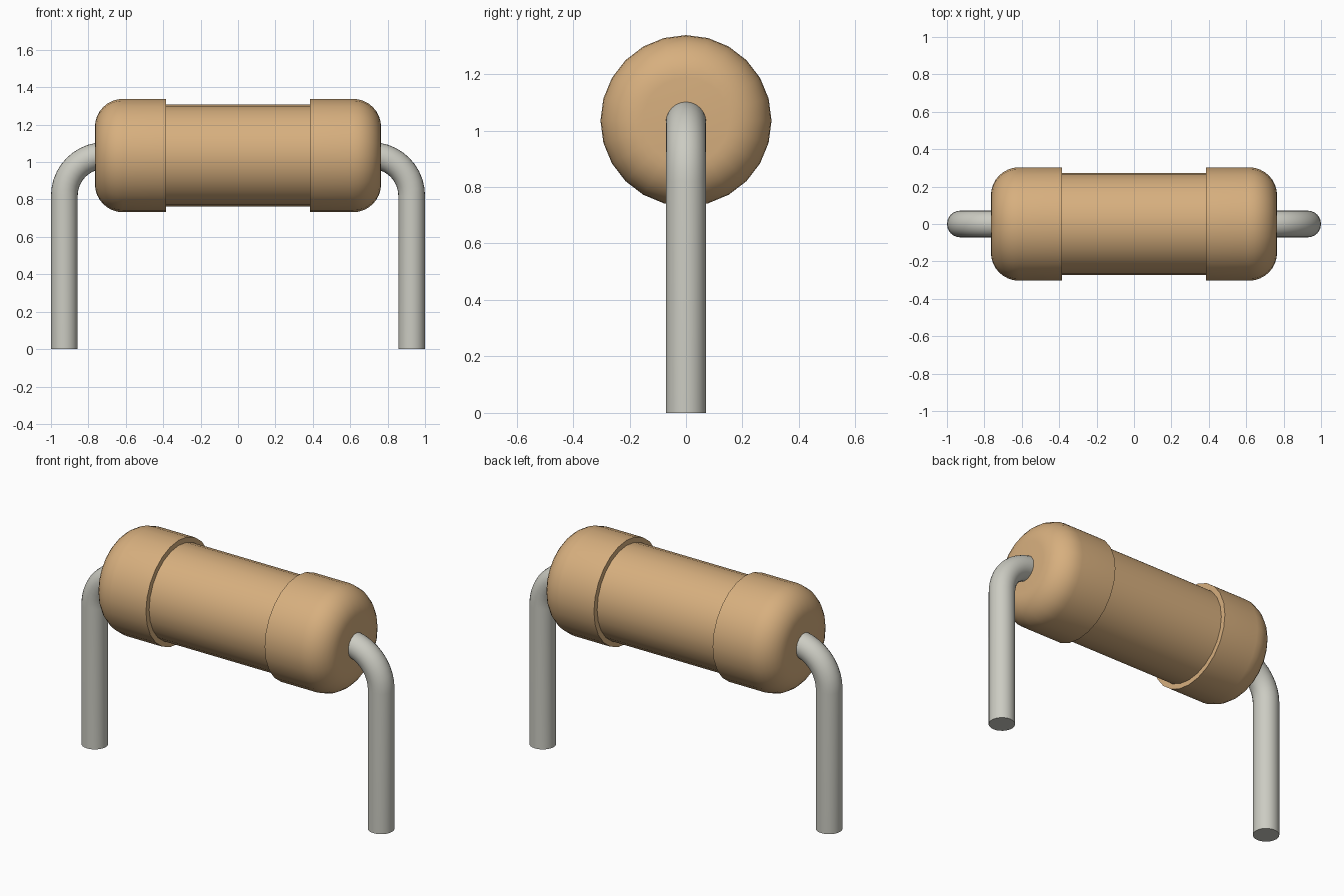
import bpy, bmesh, math
from mathutils import Vector

if "Cube" in bpy.data.objects:
    bpy.data.objects.remove(bpy.data.objects["Cube"])

AXIS_Z = 1.035      # height of the body axis
Y = Vector((0, 1, 0))


def material(name, color):
    m = bpy.data.materials.new(name)
    m.diffuse_color = (*color, 1)
    m.use_nodes = True
    m.node_tree.nodes["Principled BSDF"].inputs["Base Color"].default_value = m.diffuse_color
    return m


def loft(name, stations, sides, mat):
    """Skin circles given as (centre, direction, radius), all in the xz plane."""
    bm = bmesh.new()
    rings = []
    for c, d, r in stations:
        n = Y.cross(d)
        angles = [2 * math.pi * i / sides for i in range(sides)]
        rings.append([bm.verts.new(c + r * (math.cos(a) * Y + math.sin(a) * n)) for a in angles])
    for a, b in zip(rings, rings[1:]):
        for i in range(sides):
            j = (i + 1) % sides
            bm.faces.new((a[i], a[j], b[j], b[i]))
    bm.faces.new(rings[0])
    bm.faces.new(rings[-1])
    bmesh.ops.recalc_face_normals(bm, faces=bm.faces)
    me = bpy.data.meshes.new(name)
    bm.to_mesh(me)
    bm.free()
    ob = bpy.data.objects.new(name, me)
    bpy.context.collection.objects.link(ob)
    me.materials.append(mat)
    bpy.ops.object.select_all(action='DESELECT')
    ob.select_set(True)
    bpy.context.view_layer.objects.active = ob
    bpy.ops.object.shade_smooth_by_angle(angle=math.radians(30))
    return ob


tan = material("tan_coating", (0.68, 0.43, 0.21))
metal = material("lead_metal", (0.60, 0.60, 0.54))

# body: rounded end caps with a narrower barrel between them
R, FILLET, END, STEP, BARREL = 0.303, 0.15, 0.765, 0.385, 0.273
half = [(STEP, BARREL), (STEP, R)]
for i in range(9):
    a = math.pi / 2 * i / 8
    half.append((END - FILLET + FILLET * math.sin(a), R - FILLET + FILLET * math.cos(a)))
profile = [(-x, r) for x, r in reversed(half)] + half
loft("resistor_body", [(Vector((x, 0, AXIS_Z)), Vector((1, 0, 0)), r) for x, r in profile], 24, tan)

# leads: straight legs bending into the body ends
LEAD_R, LEAD_X, BEND = 0.0715, 0.9285, 0.215
for side, label in ((-1, "left"), (1, "right")):
    path = [(Vector((side * LEAD_X, 0, 0)), Vector((0, 0, 1)), LEAD_R)]
    for i in range(11):
        a = math.pi / 2 * i / 10
        c = Vector((side * (LEAD_X - BEND + BEND * math.cos(a)), 0, AXIS_Z - BEND + BEND * math.sin(a)))
        path.append((c, Vector((-side * math.sin(a), 0, math.cos(a))), LEAD_R))
    loft(label + "_lead", path, 24, metal)
